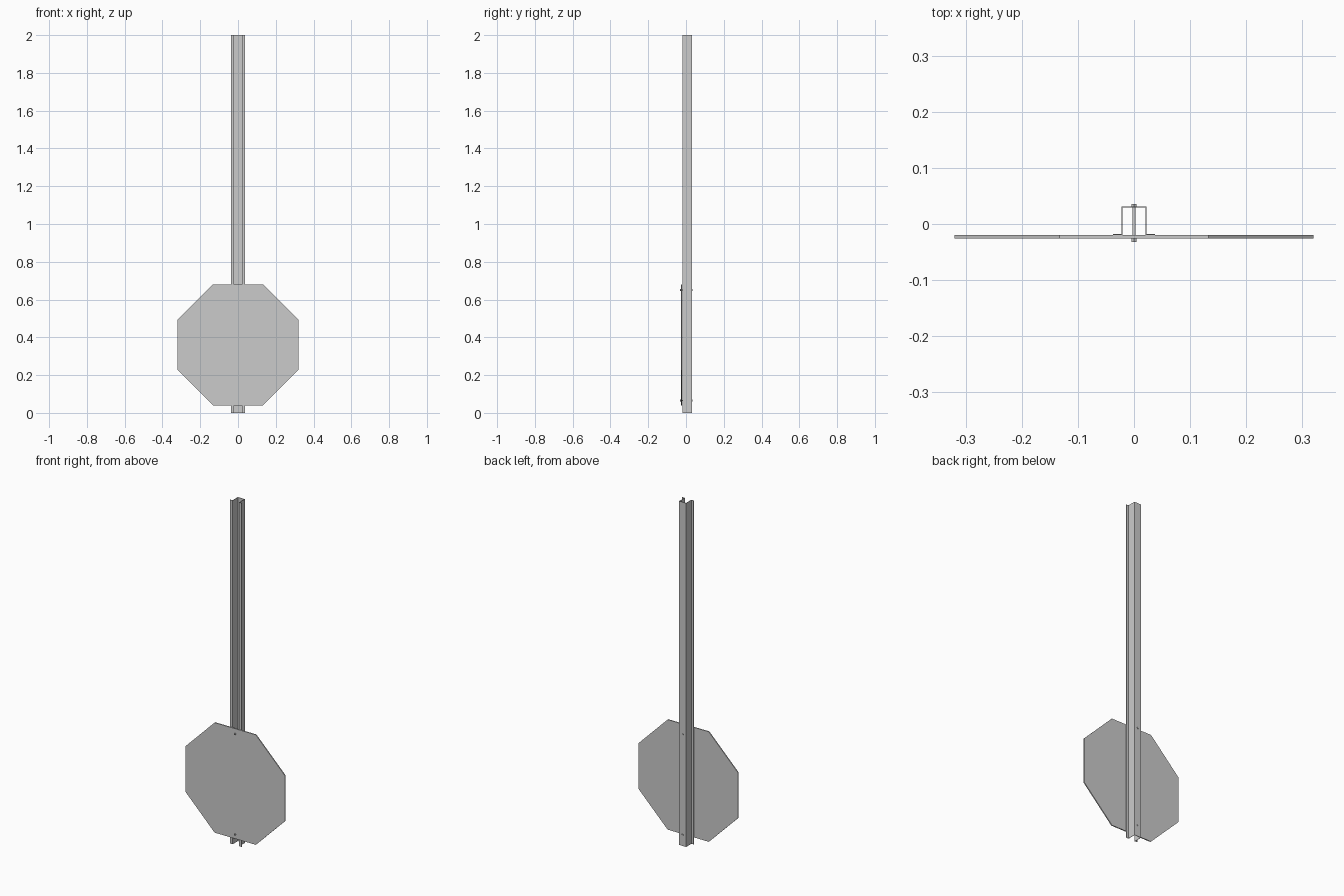
import bpy, bmesh, math
from mathutils import Matrix

if "Cube" in bpy.data.objects:
    bpy.data.objects.remove(bpy.data.objects["Cube"])


def finish(name, bm):
    bmesh.ops.recalc_face_normals(bm, faces=bm.faces)
    mesh = bpy.data.meshes.new(name)
    bm.to_mesh(mesh)
    bm.free()
    obj = bpy.data.objects.new(name, mesh)
    bpy.context.collection.objects.link(obj)
    return obj


def prism(name, points, direction):
    """Extrude a closed outline of 3D points along a direction."""
    bm = bmesh.new()
    face = bm.faces.new([bm.verts.new(p) for p in points])
    ext = bmesh.ops.extrude_face_region(bm, geom=[face])["geom"]
    moved = [v for v in ext if isinstance(v, bmesh.types.BMVert)]
    bmesh.ops.translate(bm, verts=moved, vec=direction)
    if not any(len(f.verts) == len(points) and f is face for f in bm.faces):
        bm.faces.new(face.verts)
    return finish(name, bm)


# Channel post: thin hat-shaped section, open to the front
t = 0.002
half = [(0.037, -0.0195), (0.0225 - t, -0.0195), (0.0225 - t, 0.031 - t)]
outer = [(0.0225, 0.031), (0.0225, -0.0195 + t), (0.037, -0.0195 + t)]
section = (half + [(-x, y) for x, y in reversed(half)]
           + [(-x, y) for x, y in reversed(outer)] + outer)
prism("channel_post", [(x, y, 0) for x, y in section], (0, 0, 2))

# Octagonal sign plate
centre_z, apothem = 0.36, 0.32
radius = apothem / math.cos(math.pi / 8)
angles = [math.pi / 8 + i * math.pi / 4 for i in range(8)]
prism("sign_plate",
      [(radius * math.cos(a), -0.026, centre_z + radius * math.sin(a)) for a in angles],
      (0, 0.006, 0))


# Bolts through plate and post, with a head in front and a nut behind
def bolt(name, z):
    bm = bmesh.new()
    for r, y0, y1, n in ((0.003, -0.027, 0.033, 12),
                         (0.0052, -0.0325, -0.026, 6),
                         (0.0052, 0.031, 0.0355, 6)):
        m = Matrix.Translation((0, (y0 + y1) / 2, z)) @ Matrix.Rotation(math.pi / 2, 4, "X")
        bmesh.ops.create_cone(bm, cap_ends=True, segments=n, radius1=r, radius2=r,
                              depth=y1 - y0, matrix=m)
    finish(name, bm)


bolt("upper_bolt", 0.65)
bolt("lower_bolt", 0.065)
